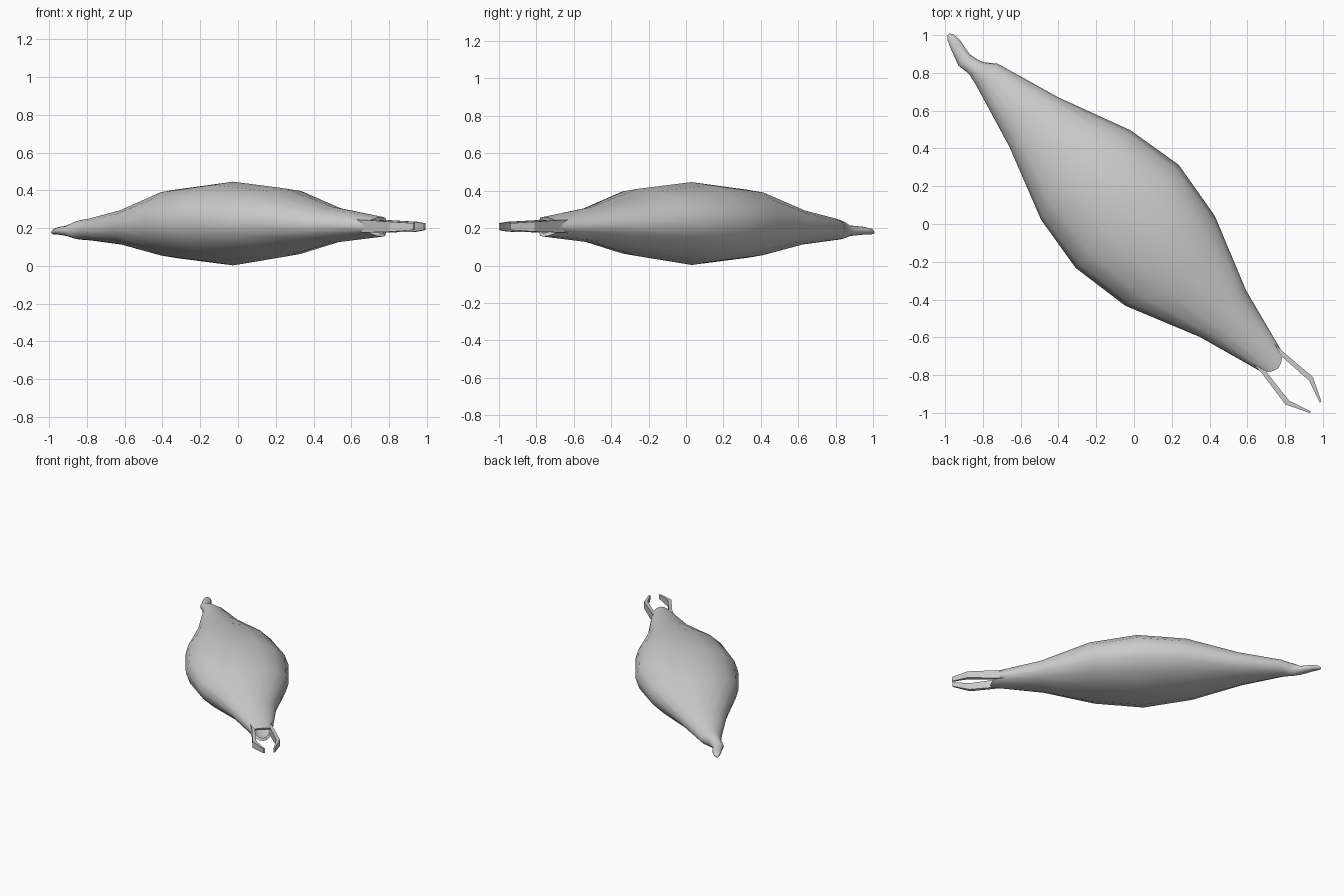
import bpy, bmesh, math

if "Cube" in bpy.data.objects:
    bpy.data.objects.remove(bpy.data.objects["Cube"])

R2 = math.sqrt(2)
SIDES = 16


def place(t, s, z):
    # t runs along the diagonal body axis (tail to mouth), s across it
    return ((t + s) / R2, (s - t) / R2, z)


def finish(name, bm, angle):
    bmesh.ops.recalc_face_normals(bm, faces=bm.faces)
    me = bpy.data.meshes.new(name)
    bm.to_mesh(me)
    bm.free()
    ob = bpy.data.objects.new(name, me)
    bpy.context.collection.objects.link(ob)
    bpy.ops.object.select_all(action='DESELECT')
    ob.select_set(True)
    bpy.context.view_layer.objects.active = ob
    bpy.ops.object.shade_smooth_by_angle(angle=math.radians(angle))
    return ob


def loft(name, loops, angle):
    bm = bmesh.new()
    rings = [[bm.verts.new(place(*p)) for p in lp] for lp in loops]
    n = len(rings[0])
    for a, b in zip(rings, rings[1:]):
        for i in range(n):
            j = (i + 1) % n
            bm.faces.new((a[i], a[j], b[j], b[i]))
    bm.faces.new(rings[0])
    bm.faces.new(rings[-1][::-1])
    return finish(name, bm, angle)


def oval(t_side, t_top, centre, half, top, bottom):
    # cross-section whose top and bottom may lie ahead of its sides
    out = []
    for i in range(SIDES):
        a = 2 * math.pi * i / SIDES
        c, k = math.cos(a), math.sin(a)
        t = t_side + (t_top - t_side) * k * k
        out.append((t, centre + half * c,
                    (top + bottom) / 2 + (top - bottom) / 2 * k))
    return out


# Swollen body with tail tube, lips and mouth pocket
sections = [
    (-1.405, -1.405, .014, .008, .180, .170),
    (-1.385, -1.385, .012, .023, .197, .166),
    (-1.34, -1.34, .003, .034, .207, .165),
    (-1.25, -1.25, -.022, .042, .215, .157),
    (-1.20, -1.20, -.014, .044, .235, .143),
    (-1.17, -1.17, -.008, .050, .243, .139),
    (-1.11, -1.11, .009, .081, .252, .135),
    (-.757, -.83, .007, .184, .302, .108),
    (-.364, -.47, .003, .335, .404, .042),
    (-.054, -.04, .003, .386, .446, .003),
    (.273, .36, -.003, .336, .410, .050),
    (.668, .71, -.003, .174, .313, .122),
    (1.025, 1.08, 0, .078, .260, .155),
    (1.022, 1.075, 0, .058, .241, .174),
    (.93, .93, 0, .045, .232, .182),
]
loft("body", [oval(*s) for s in sections], 50)

# Pair of bent jaws: (t, outer s, inner s, top, bottom)
jaw = [
    (.97, .078, .050, .245, .175),
    (1.04, .080, .057, .243, .177),
    (1.242, .103, .075, .234, .181),
    (1.365, .044, .033, .226, .190),
]
for side, label in ((1, "right"), (-1, "left")):
    loops = []
    for t, outer, inner, top, bottom in jaw:
        off = -.006 if t > 1.1 else 0
        loops.append([(t, side * outer + off, top), (t, side * inner + off, top),
                      (t, side * inner + off, bottom), (t, side * outer + off, bottom)])
    loft(label + "_jaw", loops, 30)
